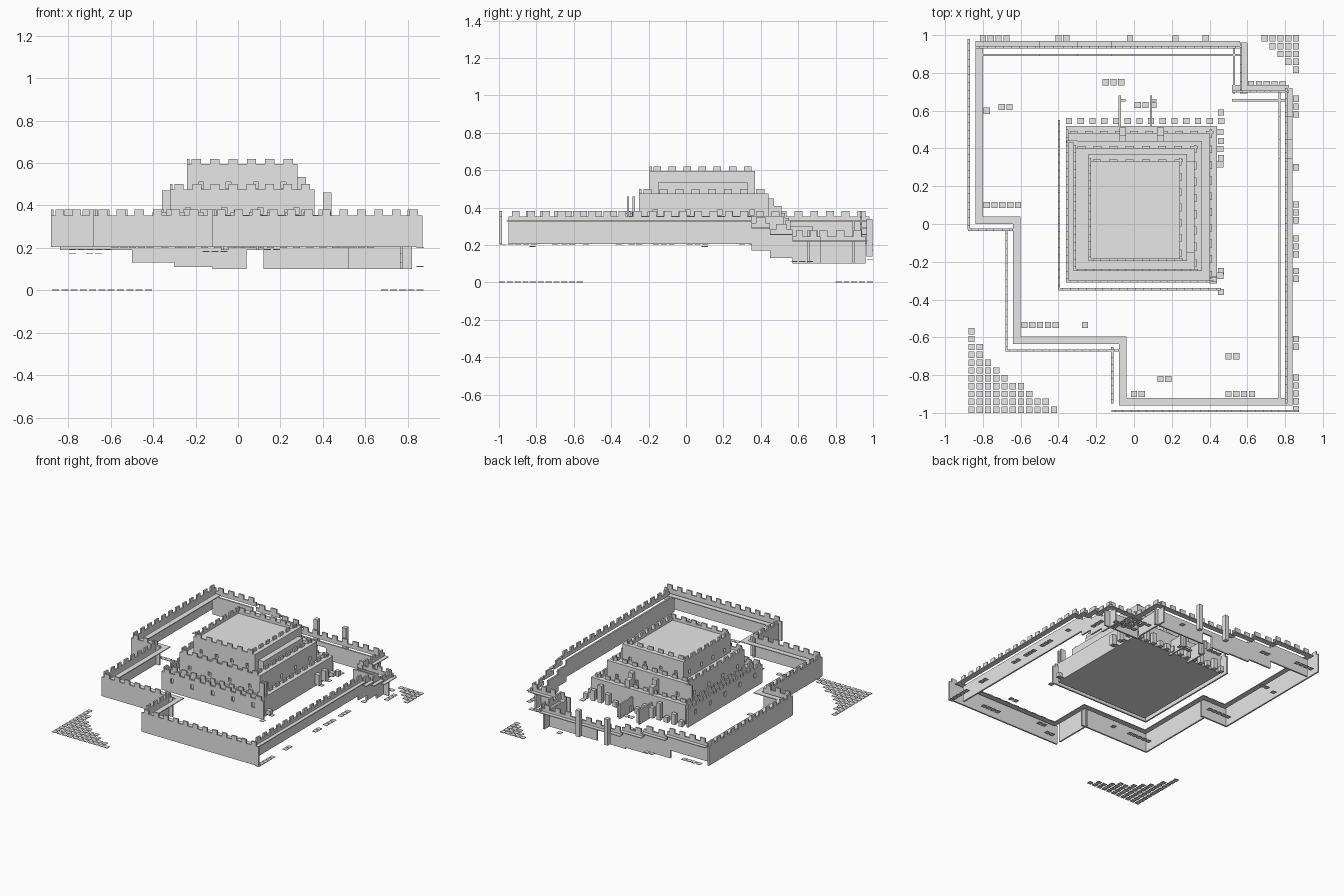
import bpy, bmesh, random
from mathutils import Matrix, Vector

cube = bpy.data.objects.get("Cube")
if cube:
    bpy.data.objects.remove(cube)
random.seed(4)

stone = bpy.data.materials.new("stone_grey")
stone.use_nodes = True
stone.diffuse_color = (0.8, 0.8, 0.8, 1)
stone.node_tree.nodes["Principled BSDF"].inputs["Base Color"].default_value = (0.8, 0.8, 0.8, 1)

THIN = 0.012     # thickness of a wall face
PITCH = 0.0415   # block grid
TILE = 0.033
FLOOR, TOP, MERLON = 0.205, 0.352, 0.03


def box(bm, x0, x1, y0, y1, z0, z1):
    lo, hi = Vector((x0, y0, z0)), Vector((x1, y1, z1))
    m = Matrix.Translation((lo + hi) / 2) @ Matrix.Diagonal((*(hi - lo), 1))
    bmesh.ops.create_cube(bm, size=1, matrix=m)


def finish(name, bm):
    mesh = bpy.data.meshes.new(name)
    bm.to_mesh(mesh)
    bm.free()
    mesh.materials.append(stone)
    ob = bpy.data.objects.new(name, mesh)
    bpy.context.collection.objects.link(ob)
    return ob


def slab(bm, axis, at, a, b, z0, z1, t=THIN):
    """Strip centred on a plane of fixed x ('x') or fixed y ('y')."""
    if axis == "x":
        box(bm, at - t / 2, at + t / 2, a, b, z0, z1)
    else:
        box(bm, a, b, at - t / 2, at + t / 2, z0, z1)


def merlons(bm, axis, at, a, b, z, h=MERLON):
    n = max(1, round((b - a) / (2 * PITCH)))
    step = (b - a) / n
    for i in range(n):
        s = a + step * (i + 0.25)
        slab(bm, axis, at, s, s + step / 2, z, z + h)


def tile(bm, x, y, z):
    h = TILE / 2
    box(bm, x - h, x + h, y - h, y + h, z, z + 0.004)


# Outer curtain walls facing the field, with battlements
bm = bmesh.new()
for axis, at, a, b in [("x", -0.875, -0.03, 0.98), ("y", -0.03, -0.88, -0.64),
                       ("x", -0.675, -0.67, -0.03), ("y", -0.67, -0.68, -0.08),
                       ("x", -0.115, -0.95, -0.65), ("y", -0.99, -0.12, 0.87)]:
    slab(bm, axis, at, a, b, FLOOR, TOP)
    merlons(bm, axis, at, a, b, TOP)
finish("outer_curtain_wall", bm)

# Level walkway behind the outer walls
path = [(-0.82, 0.95), (-0.82, 0.02), (-0.62, 0.02), (-0.62, -0.615),
        (-0.06, -0.615), (-0.06, -0.94), (0.82, -0.94)]
walk = bmesh.new()
for (xa, ya), (xb, yb) in zip(path, path[1:]):
    w = 0.02
    box(walk, min(xa, xb) - w, max(xa, xb) + w, min(ya, yb) - w, max(ya, yb) + w, 0.325, 0.331)

# Back and right walls step down with the ground: start, end, foot, walkway height
court = bmesh.new()
battlements = bmesh.new()


def stepped_wall(axis, face, path_at, steps):
    for a, b, foot, z in steps:
        slab(court, axis, face, a, b, foot, z)
        slab(walk, axis, path_at, a, b, z - 0.006, z, 0.04)
        crest = path_at - 0.014
        slab(battlements, axis, crest, a, b, z, z + 0.022)
        merlons(battlements, axis, crest, a, b, z + 0.022)


stepped_wall("x", 0.77, 0.82, [(-0.95, 0.35, FLOOR, 0.33), (0.35, 0.45, 0.17, 0.295),
                               (0.45, 0.57, 0.13, 0.26), (0.57, 0.72, 0.1, 0.225)])
stepped_wall("y", 0.895, 0.95, [(-0.84, -0.5, 0.19, 0.33), (-0.5, -0.3, 0.13, 0.295),
                                (-0.3, -0.12, 0.11, 0.26), (-0.12, 0.04, 0.1, 0.225),
                                (0.04, 0.12, 0.19, 0.225), (0.12, 0.56, 0.1, 0.225)])
stepped_wall("y", 0.655, 0.715, [(0.52, 0.82, 0.1, 0.225)])
stepped_wall("x", 0.53, 0.58, [(0.69, 0.96, 0.1, 0.225)])
finish("inner_curtain_wall", court)
finish("walkway_battlements", battlements)
finish("wall_walkway", walk)

# Gate posts in the back wall
bm = bmesh.new()
for x in (-0.02, 0.22):
    box(bm, x - 0.016, x + 0.016, 0.965, 0.998, 0.14, 0.34)
finish("back_gate_posts", bm)

# Stepped keep: x range, y range, base, top of each tier
tiers = [(-0.36, 0.44, -0.31, 0.52, FLOOR, 0.335), (-0.32, 0.36, -0.25, 0.44, 0.33, 0.455),
         (-0.24, 0.28, -0.195, 0.37, 0.45, 0.575)]
keep = bmesh.new()
rims = bmesh.new()
holes = bmesh.new()
for i, (x0, x1, y0, y1, z0, z1) in enumerate(tiers):
    box(keep, x0, x1, y0, y1, z0, z1)
    rim = z1 + 0.02
    # Thin parapets on the left and front, thick ones on the right and back
    for axis, at, a, b, t in [("x", x0 + THIN / 2, y0, y1, THIN), ("y", y0 + THIN / 2, x0, x1, THIN),
                              ("x", x1 - 0.02, y0, y1, 0.04), ("y", y1 - 0.02, x0, x1, 0.04)]:
        slab(rims, axis, at, a, b, z1, rim, t)
        merlons(rims, axis, at - t / 2 + THIN / 2, a, b, rim, 0.025)
    # Window recesses on all four sides
    if i:
        zw = z0 + 0.03
        for k in range(4):
            x = x0 + (x1 - x0) * (k + 0.5) / 4
            y = y0 + (y1 - y0) * (k + 0.5) / 4
            for e in (y0, y1):
                box(holes, x - 0.012, x + 0.012, e - 0.02, e + 0.02, zw, zw + 0.03)
            for e in (x0, x1):
                box(holes, e - 0.02, e + 0.02, y - 0.012, y + 0.012, zw, zw + 0.03)
finish("keep_battlements", rims)

# Detached face of the lowest tier, pierced with windows
skirt = bmesh.new()
for axis, at, a, b in [("x", -0.397, -0.345, 0.55), ("y", -0.345, -0.4, 0.46)]:
    slab(skirt, axis, at, a, b, FLOOR, 0.345)
    merlons(skirt, axis, at, a, b, 0.345, 0.025)
    for k in range(5):
        s = a + (b - a) * (k + 0.5) / 5
        slab(holes, axis, at, s - 0.012, s + 0.012, 0.275, 0.31, 0.05)

cutter = finish("window_cutter", holes)
cutter.hide_render = True
cutter.hide_viewport = True
for name, mesh in (("keep_tiers", keep), ("keep_outer_face", skirt)):
    cut = finish(name, mesh).modifiers.new("windows", "BOOLEAN")
    cut.operation = "DIFFERENCE"
    cut.solver = "EXACT"
    cut.use_self = True
    cut.object = cutter

# Corner turret, back wing, side block and back steps of the keep
bm = bmesh.new()
for y in (-0.31, -0.28):
    slab(bm, "y", y, 0.4, 0.44, 0.335, 0.46)
slab(bm, "y", 0.435, -0.358, -0.3, 0.335, 0.47)
box(bm, 0.28, 0.32, -0.15, 0.33, 0.455, 0.535)
for x in (-0.06, 0.14):
    box(bm, x - 0.018, x + 0.018, 0.44, 0.47, 0.335, 0.45)
    box(bm, x - 0.018, x + 0.018, 0.47, 0.51, 0.335, 0.41)
finish("keep_additions", bm)

# Ruined gate passage and rubble around the keep
bm = bmesh.new()
for x in (-0.075, 0.09):
    slab(bm, "x", x, 0.5, 0.68, 0.19, 0.3)
    slab(bm, "y", 0.655, x, x + 0.03, 0.19, 0.28)
for i in range(14):
    x = -0.36 + i * 0.062
    h = random.choice((0.24, 0.28, 0.33))
    box(bm, x, x + TILE, 0.53, 0.56, 0.2, h)
for y in (-0.29, 0.3, 0.38, 0.47):
    box(bm, 0.44, 0.475, y, y + TILE, 0.22, random.choice((0.25, 0.3)))
for y in (-0.36, -0.25, 0.35, 0.44, 0.59):
    tile(bm, 0.46, y, 0.2)
finish("keep_rubble", bm)

# Ground tiles in two corners
bm = bmesh.new()
for row, count in enumerate((11, 10, 8, 7, 5, 4, 3, 2, 2, 1, 1)):
    for c in range(count):
        tile(bm, -0.86 + c * 0.0437, -0.983 + row * PITCH, 0)
for row in range(5):
    for c in range(5 - row):
        tile(bm, 0.858 - c * PITCH, 0.983 - row * PITCH, 0)
finish("corner_ground_tiles", bm)

# Loose paving: runs of tiles beside the walls
bm = bmesh.new()
runs = [(-0.78, 0.1, 5, 0.19), (-0.58, -0.535, 5, 0.2), (0.0, -0.9, 2, 0.2),
        (0.5, -0.9, 4, 0.2), (0.14, -0.82, 2, 0.19), (-0.78, 0.6, 1, 0.17),
        (-0.7, 0.62, 2, 0.17), (-0.15, 0.75, 3, 0.18), (0.02, 0.63, 3, 0.2),
        (0.5, -0.7, 2, 0.2), (-0.26, -0.535, 1, 0.2), (0.62, 0.74, 5, 0.1),
        (-0.8, 0.983, 4, 0.2), (-0.4, 0.983, 2, 0.17), (0.38, 0.983, 1, 0.12)]
for x, y, n, z in runs:
    for i in range(n):
        tile(bm, x + i * PITCH, y, z)
for y, n in [(-0.98, 5), (-0.65, 2), (-0.29, 2), (-0.16, 3), (0.02, 3), (0.3, 1), (0.58, 3)]:
    for i in range(n):
        tile(bm, 0.858, y + i * PITCH, 0.2 if y < 0.35 else 0.11)
finish("loose_paving", bm)
